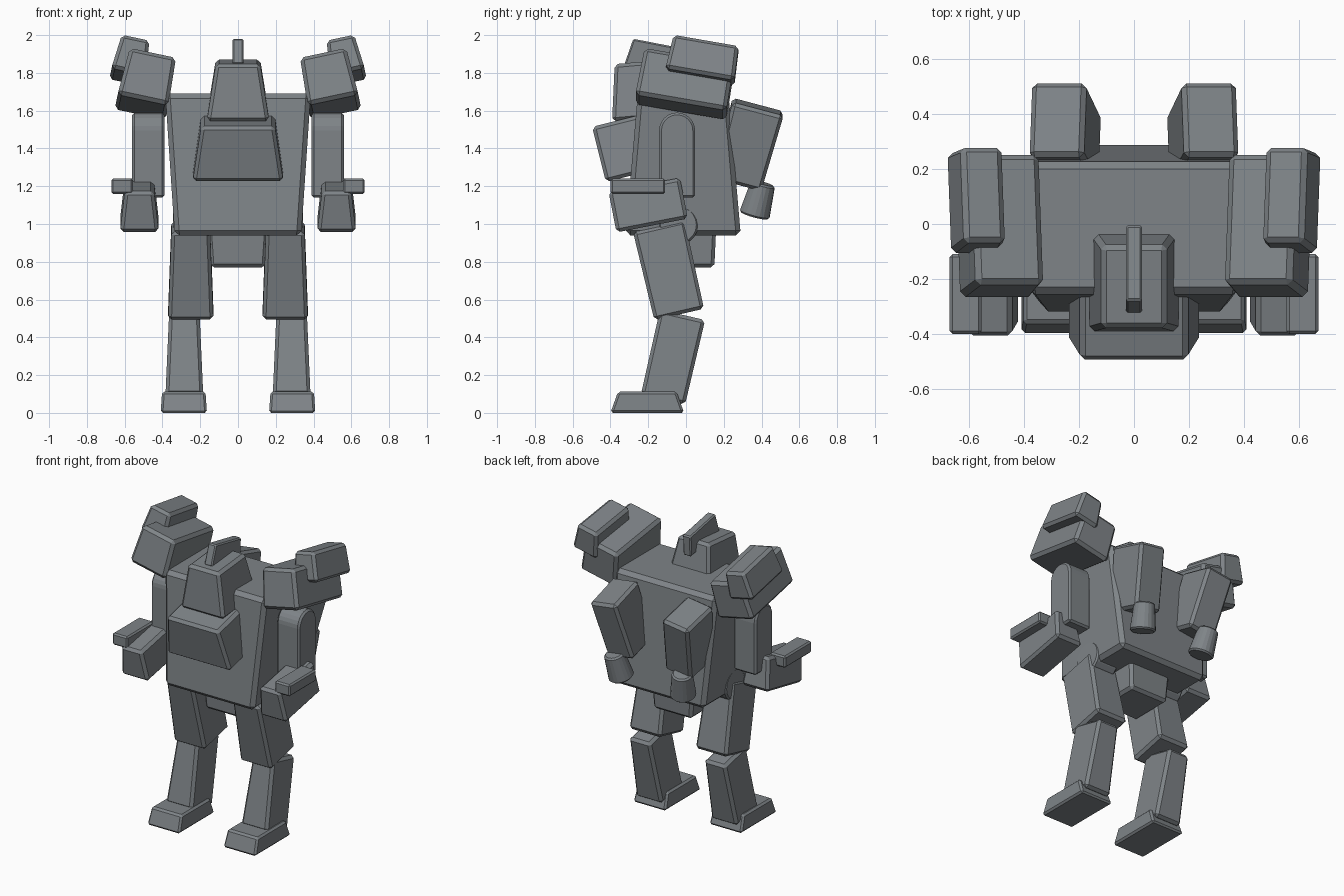
import bpy, bmesh, math
from mathutils import Euler, Matrix, Vector

cube = bpy.data.objects.get("Cube")
if cube:
    bpy.data.objects.remove(cube, do_unlink=True)

steel = bpy.data.materials.new("blue_grey_steel")
COLOR = (0.21, 0.23, 0.245, 1)
steel.diffuse_color = COLOR
steel.use_nodes = True
steel.node_tree.nodes["Principled BSDF"].inputs["Base Color"].default_value = COLOR


def finish(name, bm, center, rot, bevel):
    """Place a bmesh in the scene, chamfer its edges and give it the material."""
    bmesh.ops.recalc_face_normals(bm, faces=bm.faces)
    if bevel:
        sharp = [e for e in bm.edges if e.calc_face_angle(0) > math.radians(40)]
        bmesh.ops.bevel(bm, geom=sharp, offset=bevel, segments=1, affect="EDGES")
    turn = Euler([math.radians(a) for a in rot]).to_matrix().to_4x4()
    bm.transform(Matrix.Translation(Vector(center)) @ turn)
    mesh = bpy.data.meshes.new(name)
    bm.to_mesh(mesh)
    bm.free()
    mesh.materials.append(steel)
    obj = bpy.data.objects.new(name, mesh)
    bpy.context.collection.objects.link(obj)
    return obj


def block(name, center, bottom, top, height, rot=(0, 0, 0), bevel=0.018):
    """Tapered box: bottom and top are (width, depth)."""
    bm = bmesh.new()
    bmesh.ops.create_cube(bm, size=1)
    for v in bm.verts:
        size = top if v.co.z > 0 else bottom
        v.co = (v.co.x * size[0], v.co.y * size[1], v.co.z * height)
    return finish(name, bm, center, rot, bevel)


def cone(name, center, r_bottom, r_top, depth, rot, bevel=0.01, sides=20):
    bm = bmesh.new()
    bmesh.ops.create_cone(bm, cap_ends=True, segments=sides, radius1=r_bottom,
                          radius2=r_top, depth=depth)
    return finish(name, bm, center, rot, bevel)


def arch(name, center, width, radius, drop, bevel=0.012, steps=12):
    """Slab with a half-round top, extruded along x."""
    outline = [(-radius, -drop), (radius, -drop)]
    for i in range(steps + 1):
        a = math.pi * i / steps
        outline.append((radius * math.cos(a), radius * math.sin(a)))
    bm = bmesh.new()
    face = bm.faces.new([bm.verts.new((-width / 2, y, z)) for y, z in outline])
    moved = bmesh.ops.extrude_face_region(bm, geom=[face])["geom"]
    verts = [g for g in moved if isinstance(g, bmesh.types.BMVert)]
    bmesh.ops.translate(bm, verts=verts, vec=(width, 0, 0))
    return finish(name, bm, center, (0, 0, 0), bevel)


# Central parts
block("torso", (0, -0.015, 1.315), (0.67, 0.61), (0.77, 0.48), 0.75, bevel=0.025)
block("pelvis", (0, 0.0, 0.88), (0.29, 0.30), (0.32, 0.32), 0.22)
block("chest_plate", (0, -0.315, 1.405), (0.48, 0.30), (0.39, 0.30), 0.30, (14, 0, 0))
block("head", (0, -0.215, 1.71), (0.33, 0.38), (0.235, 0.30), 0.30, (5, 0, 0))
block("head_crest", (0, -0.155, 1.885), (0.06, 0.32), (0.06, 0.28), 0.14, (-11, 0, 0), 0.008)

# Paired parts
for side, s in (("left", 1), ("right", -1)):
    tilt = (-10, -12 * s, 0)
    block(side + "_shoulder", (0.485 * s, -0.005, 1.743), (0.275, 0.49), (0.25, 0.48),
          0.26, tilt, 0.02)
    block(side + "_shoulder_pod", (0.567 * s, 0.09, 1.868), (0.185, 0.37), (0.15, 0.35),
          0.19, tilt)

    # Arm
    arch(side + "_upper_arm", (0.475 * s, -0.047, 1.495), 0.17, 0.095, 0.355)
    block(side + "_forearm", (0.522 * s, -0.2, 1.1), (0.205, 0.385), (0.155, 0.385),
          0.22, (11, 0, 0))
    block(side + "_arm_gun", (0.613 * s, -0.255, 1.2), (0.115, 0.29), (0.115, 0.29),
          0.08, bevel=0.01)

    # Back thruster
    lean = (-15, 8 * s, 0)
    block(side + "_back_pack", (0.25 * s, 0.327, 1.42), (0.20, 0.26), (0.20, 0.28), 0.42, lean)
    cone(side + "_nozzle", (0.245 * s, 0.385, 1.13), 0.082, 0.065, 0.18, lean)

    # Leg
    cone(side + "_hip_joint", (0.26 * s, -0.04, 0.995), 0.105, 0.105, 0.17, (0, 90, 0))
    block(side + "_thigh", (0.25 * s, -0.09, 0.755), (0.24, 0.27), (0.205, 0.28), 0.48, (13, 0, 0))
    block(side + "_shin", (0.284 * s, -0.07, 0.295), (0.2, 0.24), (0.16, 0.245), 0.46, (-13, 0, 0))
    block(side + "_foot", (0.287 * s, -0.205, 0.056), (0.245, 0.39), (0.23, 0.31), 0.112, bevel=0.012)
